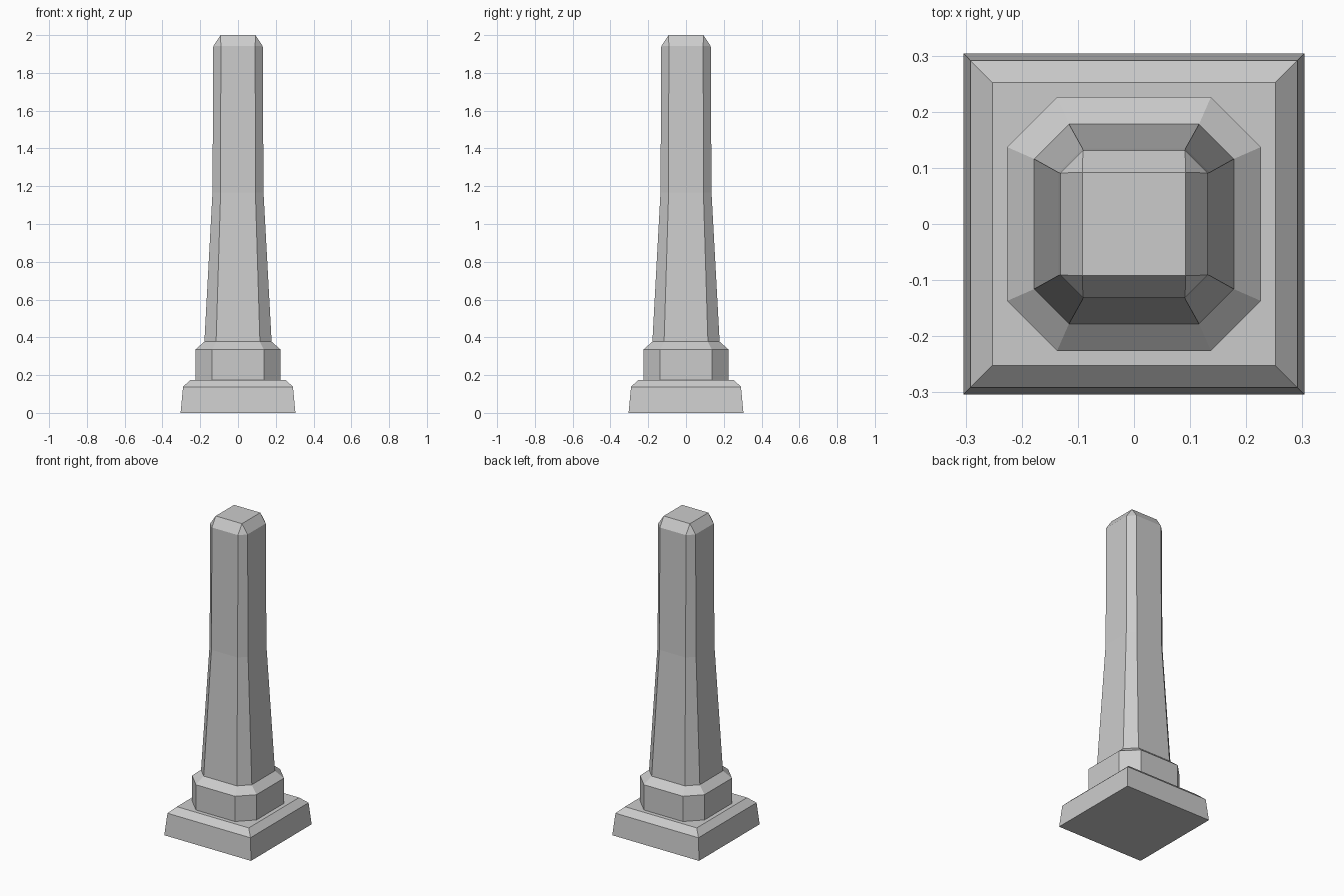
import bpy
import bmesh

if "Cube" in bpy.data.objects:
    bpy.data.objects.remove(bpy.data.objects["Cube"])


def ring(half, flat):
    """Square with cut corners: half = half width, flat = half length of each side."""
    h, f = half, flat
    return [(h, -f), (h, f), (f, h), (-f, h), (-h, f), (-h, -f), (-f, -h), (f, -h)]


def loft(name, sections):
    """Stack (z, half, flat) sections into a closed flat-shaded solid."""
    bm = bmesh.new()
    loops = [[bm.verts.new((x, y, z)) for x, y in ring(h, f)] for z, h, f in sections]
    for low, high in zip(loops, loops[1:]):
        for i in range(8):
            j = (i + 1) % 8
            bm.faces.new((low[i], low[j], high[j], high[i]))
    bm.faces.new(loops[0][::-1])
    bm.faces.new(loops[-1])
    # Where flat == half the cut corner collapses to a true square corner
    bmesh.ops.remove_doubles(bm, verts=bm.verts, dist=1e-5)
    bmesh.ops.recalc_face_normals(bm, faces=bm.faces)
    mesh = bpy.data.meshes.new(name)
    bm.to_mesh(mesh)
    bm.free()
    obj = bpy.data.objects.new(name, mesh)
    bpy.context.collection.objects.link(obj)
    return obj


# Square foot with sloped sides and a chamfered top edge
loft("plinth", [(0, 0.304, 0.304), (0.138, 0.291, 0.291), (0.175, 0.252, 0.252)])

# Eight-sided collar, sloping in to meet the shaft
loft("collar", [(0.175, 0.226, 0.137), (0.335, 0.226, 0.137), (0.377, 0.178, 0.116)])

# Tapered shaft with cut corners, closing to a square top
loft("shaft", [(0.377, 0.178, 0.116), (1.168, 0.135, 0.092),
               (1.942, 0.131, 0.091), (2.0, 0.092, 0.092)])
